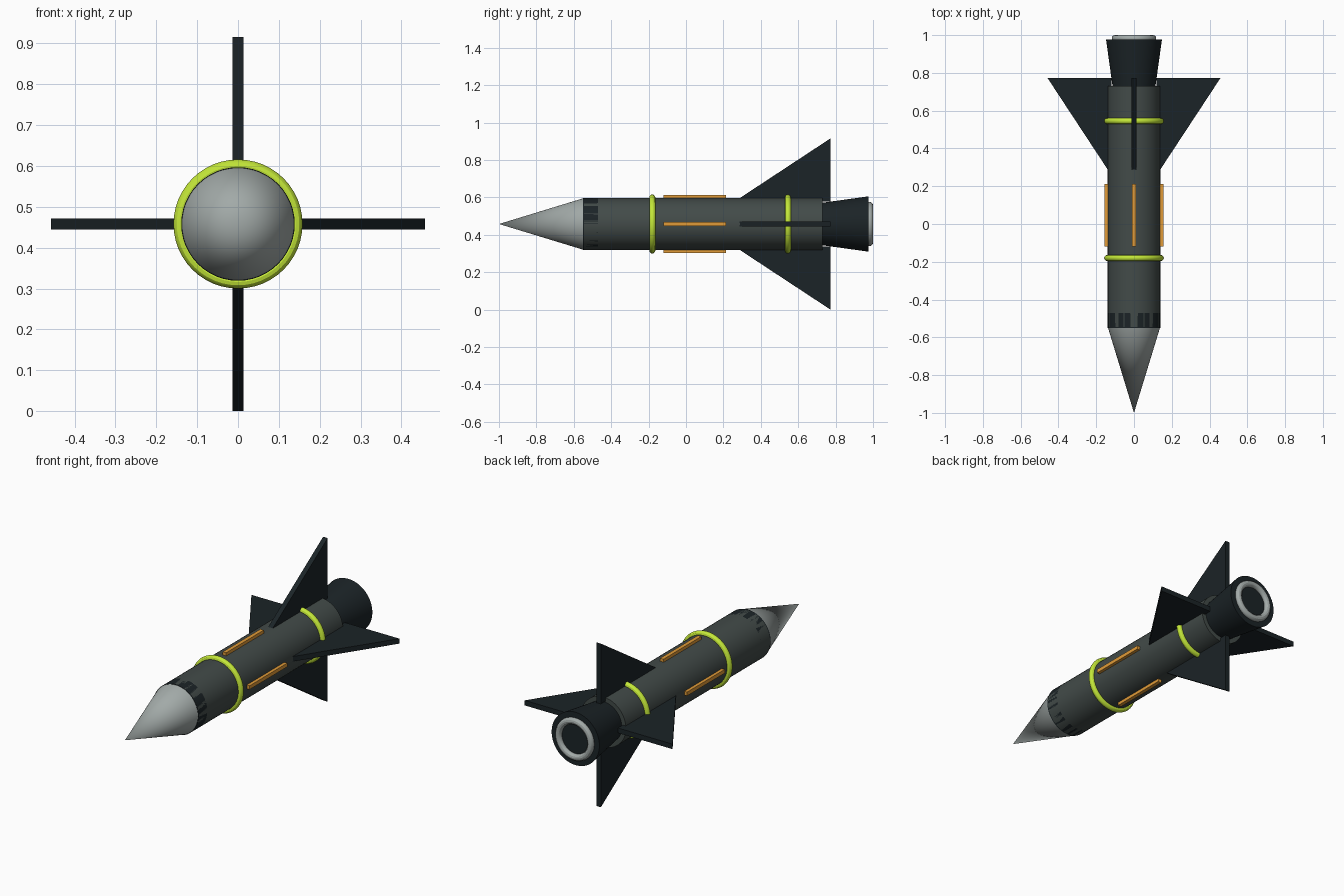
import bpy, bmesh
from math import pi, radians
from mathutils import Matrix, Vector

if "Cube" in bpy.data.objects:
    bpy.data.objects.remove(bpy.data.objects["Cube"])

CZ = 0.458      # height of the long axis
R = 0.139       # body radius


def material(name, rgb):
    m = bpy.data.materials.new(name)
    m.diffuse_color = (*rgb, 1)
    m.use_nodes = True
    m.node_tree.nodes["Principled BSDF"].inputs["Base Color"].default_value = m.diffuse_color
    return m


BODY = material("dark_grey", (0.055, 0.07, 0.066))
BLACK = material("near_black", (0.011, 0.017, 0.02))
METAL = material("light_grey", (0.36, 0.40, 0.39))
LIME = material("lime", (0.55, 0.80, 0.04))
ORANGE = material("orange", (0.75, 0.33, 0.04))


def finish(name, mat):
    ob = bpy.context.object
    ob.name = name
    ob.data.materials.append(mat)
    bpy.ops.object.shade_smooth_by_angle(angle=radians(30))
    return ob


def tube(name, y_front, y_back, r_front, r_back, mat):
    bpy.ops.mesh.primitive_cone_add(
        vertices=48, radius1=r_back, radius2=r_front, depth=y_back - y_front,
        location=(0, (y_front + y_back) / 2, CZ), rotation=(pi / 2, 0, 0))
    return finish(name, mat)


def ring(name, y, major, minor, mat):
    bpy.ops.mesh.primitive_torus_add(
        major_segments=48, minor_segments=12, major_radius=major,
        minor_radius=minor, location=(0, y, CZ), rotation=(pi / 2, 0, 0))
    return finish(name, mat)


def plate(name, outline, thickness, turn, mat):
    """Extrude a (radius, y) outline and turn it around the long axis."""
    bm = bmesh.new()
    face = bm.faces.new([bm.verts.new((-thickness / 2, y, r)) for r, y in outline])
    ext = bmesh.ops.extrude_face_region(bm, geom=[face])
    moved = [v for v in ext["geom"] if isinstance(v, bmesh.types.BMVert)]
    bmesh.ops.translate(bm, verts=moved, vec=Vector((thickness, 0, 0)))
    bmesh.ops.recalc_face_normals(bm, faces=bm.faces)
    bm.transform(Matrix.Translation((0, 0, CZ)) @ Matrix.Rotation(turn, 4, 'Y'))
    me = bpy.data.meshes.new(name)
    bm.to_mesh(me)
    bm.free()
    me.materials.append(mat)
    bpy.context.collection.objects.link(bpy.data.objects.new(name, me))


# Fuselage, nose and the dark collar behind the nose
tube("body", -0.545, 0.73, R, R, BODY)
tube("nose_cone", -1.0, -0.548, 0.0, R - 0.001, METAL)
tube("nose_collar", -0.55, -0.47, R, R, BLACK)

# Engine nozzle with its bright exit ring
tube("nozzle", 0.725, 0.977, 0.113, 0.148, BLACK)
ring("nozzle_ring", 0.982, 0.1, 0.018, METAL)

# Lime bands
ring("front_band", -0.18, 0.142, 0.016, LIME)
ring("rear_band", 0.545, 0.142, 0.016, LIME)

# Four fins and four orange strips around the body
FIN = [(0.12, 0.285), (0.137, 0.285), (0.458, 0.773), (0.12, 0.773)]
STRIP = [(0.125, -0.12), (0.156, -0.12), (0.156, 0.213), (0.125, 0.213)]
for i in range(4):
    plate(f"fin_{i + 1}", FIN, 0.028, i * pi / 2, BLACK)
    plate(f"strip_{i + 1}", STRIP, 0.021, i * pi / 2, ORANGE)
